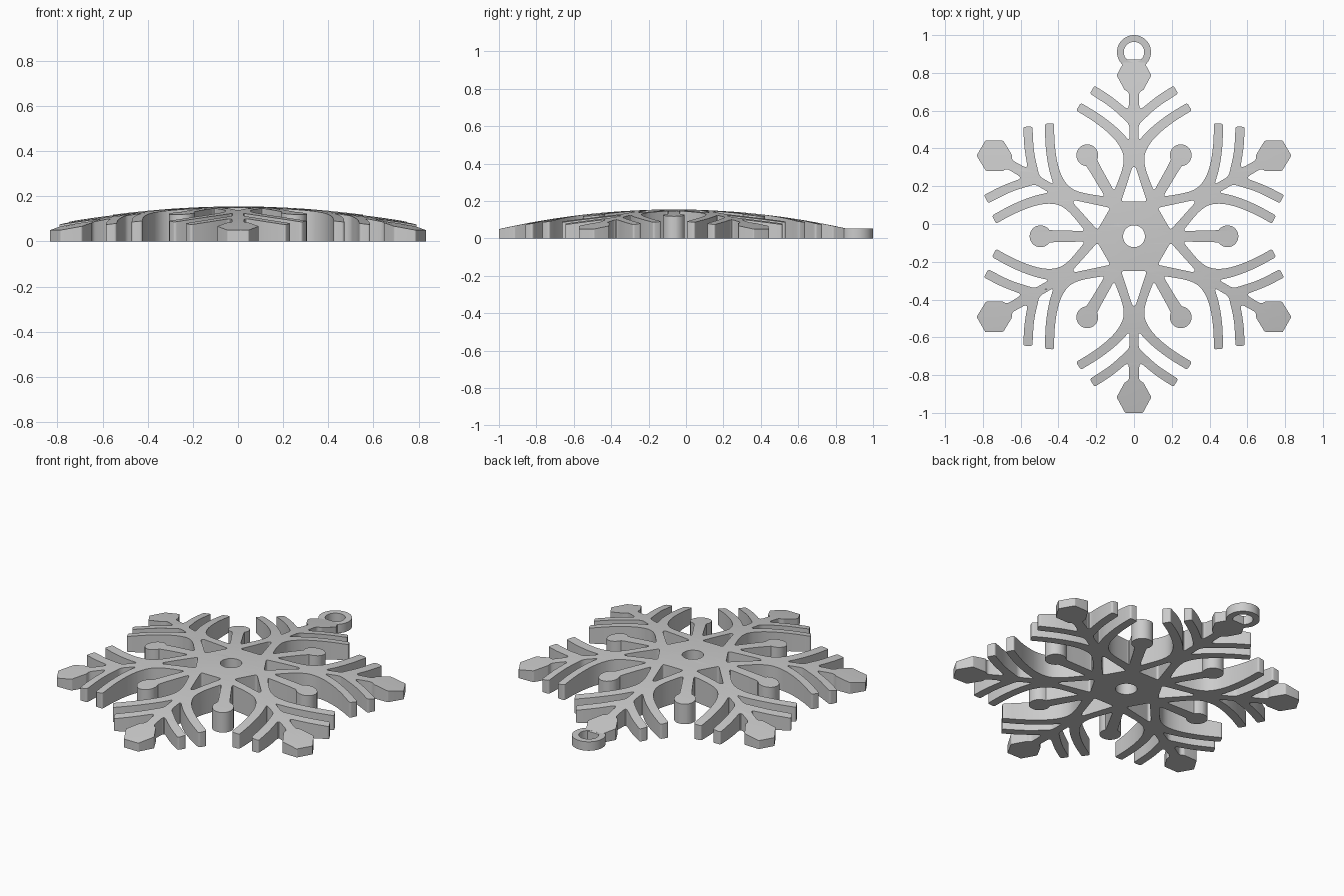
import bpy, bmesh, math
from mathutils import Vector, Matrix

if "Cube" in bpy.data.objects:
    bpy.data.objects.remove(bpy.data.objects["Cube"])

CY = -0.065                      # snowflake centre in y


def dome(r):
    return 0.155 - 0.12 * r * r


def rounded(pts, steps=5):
    """Round every corner (x, y, reach) of a closed outline."""
    out = []
    n = len(pts)
    for i, (x, y, rad) in enumerate(pts):
        p = Vector((x, y))
        if rad == 0:
            out.append(p)
            continue
        a = Vector(pts[i - 1][:2]) - p
        b = Vector(pts[(i + 1) % n][:2]) - p
        p0 = p + a.normalized() * min(rad, a.length * 0.48)
        p1 = p + b.normalized() * min(rad, b.length * 0.48)
        for k in range(steps + 1):
            t = k / steps
            out.append(p0 * (1 - t) ** 2 + p * 2 * t * (1 - t) + p1 * t * t)
    return out


def turn(pts, angle):
    c, s = math.cos(angle), math.sin(angle)
    return [(x * c - y * s, x * s + y * c, r) for x, y, r in pts]


def circle(r, n=40):
    return [Vector((r * math.cos(2 * math.pi * i / n), r * math.sin(2 * math.pi * i / n))) for i in range(n)]


def plate(name, loops):
    """Fill outlines (with holes) into a solid from z=-1 to z=1."""
    cu = bpy.data.curves.new(name + "_outline", 'CURVE')
    cu.dimensions = '2D'
    cu.fill_mode = 'BOTH'
    cu.extrude = 1
    for loop in loops:
        sp = cu.splines.new('POLY')
        sp.points.add(len(loop) - 1)
        for q, v in zip(sp.points, loop):
            q.co = (v.x, v.y, 0, 1)
        sp.use_cyclic_u = True
    tmp = bpy.data.objects.new(name + "_tmp", cu)
    bpy.context.collection.objects.link(tmp)
    bpy.context.view_layer.update()
    me = bpy.data.meshes.new_from_object(tmp.evaluated_get(bpy.context.evaluated_depsgraph_get()))
    bpy.data.objects.remove(tmp)
    bm = bmesh.new()
    bm.from_mesh(me)
    bmesh.ops.remove_doubles(bm, verts=bm.verts, dist=1e-5)
    return bm


def finish(bm, name):
    bmesh.ops.recalc_face_normals(bm, faces=bm.faces)
    me = bpy.data.meshes.new(name)
    bm.to_mesh(me)
    bm.free()
    ob = bpy.data.objects.new(name, me)
    bpy.context.collection.objects.link(ob)
    bpy.ops.object.select_all(action='DESELECT')
    ob.select_set(True)
    bpy.context.view_layer.objects.active = ob
    bpy.ops.object.shade_smooth_by_angle(angle=math.radians(30))
    return ob


# half of one sector: round-headed spoke, then the branched arm (pointing up)
half = []
u, n = Vector((0.5, 0.866)), Vector((-0.866, 0.5))
for k in range(10):
    t = math.radians(145) * k / 9
    p = u * (0.495 + 0.058 * math.cos(t)) + n * (0.058 * math.sin(t))
    half.append((p.x, p.y, 0))
p = u * 0.42 + n * 0.031
half.append((p.x, p.y, 0.04))
half += [
    # notch and arm neck
    (0.105, 0.238, 0.02), (0.058, 0.36, 0.06), (0.052, 0.43, 0.05),
    # long branch
    (0.085, 0.495, 0.05), (0.138, 0.551, 0.05), (0.217, 0.612, 0.05),
    (0.307, 0.666, 0.012), (0.281, 0.706, 0.012),
    (0.19, 0.652, 0.05), (0.12, 0.6, 0.05), (0.07, 0.556, 0.05), (0.024, 0.505, 0.02),
    # short branch
    (0.024, 0.592, 0.02), (0.12, 0.682, 0.05), (0.234, 0.756, 0.012),
    (0.209, 0.797, 0.012), (0.12, 0.741, 0.05), (0.028, 0.665, 0.03),
    # hexagonal tip
    (0.026, 0.762, 0.02), (0.05, 0.775, 0.006), (0.092, 0.852, 0.006), (0.047, 0.935, 0.005),
]
mirror = [(-x, y, r) for x, y, r in reversed(half)][:-1]
sector = half + mirror
outline = []
for i in range(6):
    outline += turn(sector, i * math.pi / 3)

# openings: centre hole and six wedges
loops = [rounded(outline), circle(0.058)]
wedge = [(-0.068, 0.184, 0.016), (0.068, 0.184, 0.016), (0.008, 0.368, 0.012), (-0.008, 0.368, 0.012)]
for i in range(6):
    loops.append(rounded(turn(wedge, i * math.pi / 3)))

# snowflake body with domed top
bm = plate("snowflake", loops)
for axis in ((1, 0, 0), (0, 1, 0)):
    for k in range(-9, 10):
        bmesh.ops.bisect_plane(bm, geom=bm.verts[:] + bm.edges[:] + bm.faces[:],
                               plane_co=Vector(axis) * (k * 0.1 + 0.013), plane_no=axis, dist=1e-5)
for v in bm.verts:
    v.co.z = dome(v.co.xy.length) if v.co.z > 0 else 0
bmesh.ops.translate(bm, verts=bm.verts, vec=(0, CY, 0))
finish(bm, "snowflake")

# hanging ring
bm = plate("hanging_ring", [circle(0.09, 48), circle(0.054, 48)])
for v in bm.verts:
    v.co.z = 0.053 if v.co.z > 0 else 0
bmesh.ops.translate(bm, verts=bm.verts, vec=(0, 0.91, 0))
finish(bm, "hanging_ring")
